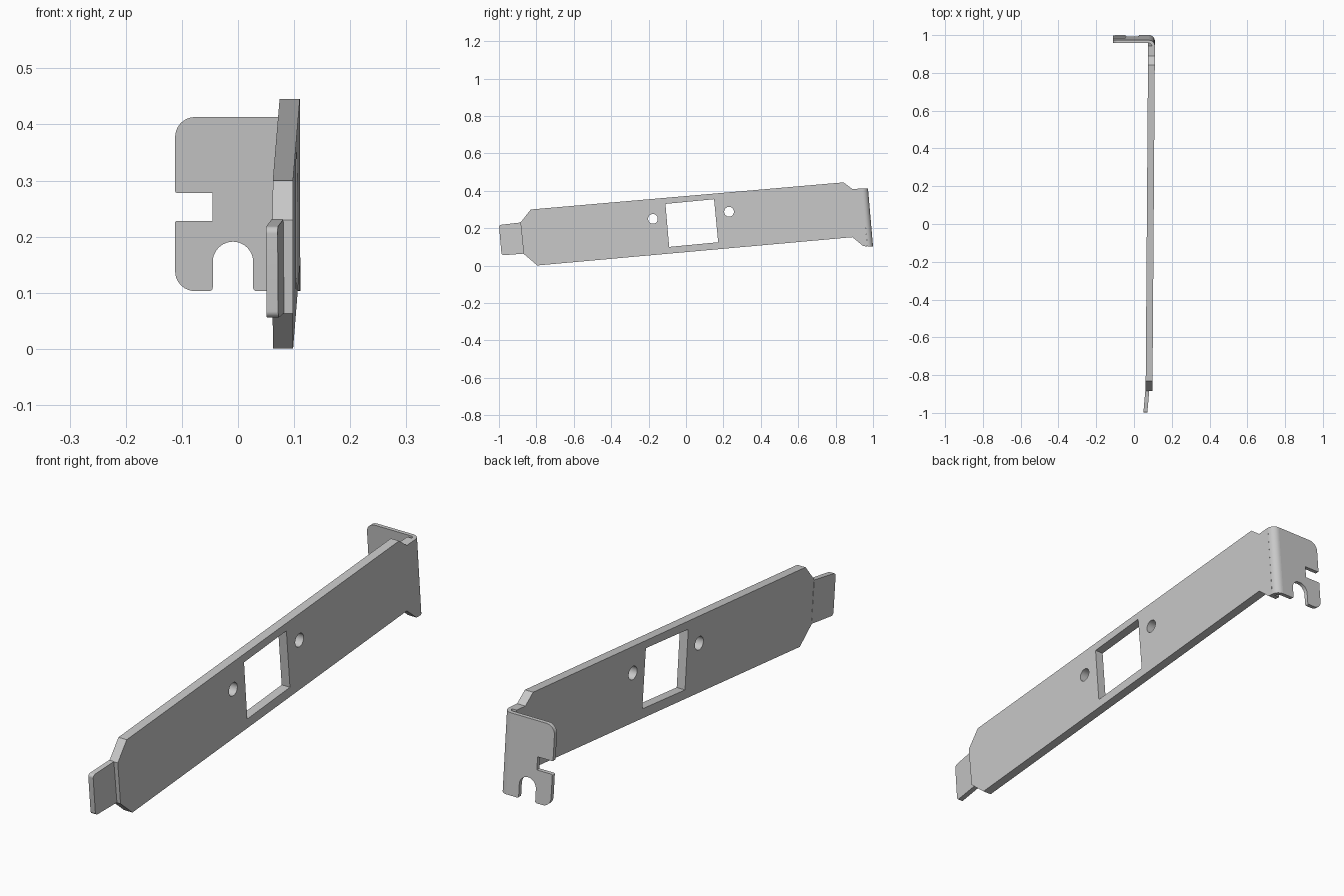
import bpy, bmesh, math
from mathutils import Vector, Matrix

cube = bpy.data.objects.get("Cube")
if cube:
    bpy.data.objects.remove(cube, do_unlink=True)

steel = bpy.data.materials.new("steel_grey")
steel.use_nodes = True
grey = (0.58, 0.58, 0.58, 1)
steel.diffuse_color = grey
steel.node_tree.nodes["Principled BSDF"].inputs["Base Color"].default_value = grey

LEAN = 0.087    # slope of the long plate
SKEW = 0.0072   # slight sideways drift along its length


def rounded(corners, steps=8):
    """Outline from (u, v[, radius]) corners with circular fillets."""
    out = []
    for i, c in enumerate(corners):
        p = Vector(c[:2])
        r = c[2] if len(c) > 2 else 0
        if not r:
            out.append(p)
            continue
        a = (Vector(corners[i - 1][:2]) - p).normalized()
        b = (Vector(corners[(i + 1) % len(corners)][:2]) - p).normalized()
        half = a.angle(b) / 2
        mid = p + (a + b).normalized() * (r / math.sin(half))
        t = r / math.tan(half)
        s, e = p + a * t - mid, p + b * t - mid
        out += [mid + s.lerp(e, k / steps).normalized() * r
                for k in range(steps + 1)]
    return out


def circle(u, v, r, n=32):
    return [Vector((u + r * math.cos(k * math.tau / n),
                    v + r * math.sin(k * math.tau / n))) for k in range(n)]


def sheet(name, loops, thickness, frame):
    """Flat sheet cut from outlines; inner loops become holes."""
    curve = bpy.data.curves.new(name, "CURVE")
    curve.dimensions = "2D"
    curve.fill_mode = "BOTH"
    curve.extrude = thickness / 2
    for loop in loops:
        spline = curve.splines.new("POLY")
        spline.points.add(len(loop) - 1)
        for point, p in zip(spline.points, loop):
            point.co = (p.x, p.y, 0, 1)
        spline.use_cyclic_u = True
    temp = bpy.data.objects.new(name + "_outline", curve)
    bpy.context.collection.objects.link(temp)
    deps = bpy.context.evaluated_depsgraph_get()
    mesh = bpy.data.meshes.new_from_object(temp.evaluated_get(deps))
    bpy.data.objects.remove(temp, do_unlink=True)
    bm = bmesh.new()
    bm.from_mesh(mesh)
    bmesh.ops.remove_doubles(bm, verts=bm.verts, dist=0.00005)
    bm.transform(frame)
    bmesh.ops.recalc_face_normals(bm, faces=bm.faces)
    bm.to_mesh(mesh)
    bm.free()
    mesh.name = name
    mesh.materials.clear()
    mesh.materials.append(steel)
    obj = bpy.data.objects.new(name, mesh)
    bpy.context.collection.objects.link(obj)
    bpy.context.view_layer.objects.active = obj
    bpy.ops.object.select_all(action="DESELECT")
    obj.select_set(True)
    bpy.ops.object.shade_smooth_by_angle(angle=math.radians(30))
    return obj


def side_frame(x, slope):
    """Outline in y and z, thickness along x."""
    return Matrix(((slope, 0, 1, x), (1, 0, 0, 0), (0, 1, 0, 0), (0, 0, 0, 1)))


# Long plate with chamfered ends, a square window and two screw holes
outline = rounded([(-0.885, 0.23), (-0.83, 0.3), (0.842, 0.445), (0.89, 0.409),
                   (0.943, 0.413), (0.969, 0.103), (0.948, 0.104),
                   (0.89, 0.152), (-0.795, 0.001), (-0.868, 0.063)])
window = rounded([(-0.11, 0.33), (0.15, 0.355), (0.172, 0.125), (-0.09, 0.1)])
sheet("long_plate",
      [outline, window, circle(-0.177, 0.25, 0.026), circle(0.23, 0.288, 0.026)],
      0.036, side_frame(0.086, SKEW))

# Thin end tab, bent slightly inward
tab = rounded([(-1, 0.217, 0.012), (-0.986, 0.055, 0.012),
               (-0.866, 0.064), (-0.881, 0.231)])
sheet("end_tab", [tab], 0.021, side_frame(0.071 + 0.088 * 0.875, 0.088))

# Mounting flange with a side slot and an arched notch
BOTTOM, TOP, GAUGE = 0.103, 0.413, 0.016
BACK = 1.0 + LEAN * BOTTOM      # outer face position at zero height
flange = rounded([(-0.112, TOP, 0.035), (0.08, TOP), (0.08, BOTTOM),
                  (0.027, BOTTOM, 0.006), (0.027, 0.191, 0.0359),
                  (-0.045, 0.191, 0.0359), (-0.045, BOTTOM, 0.006),
                  (-0.112, BOTTOM, 0.035), (-0.112, 0.228, 0.003),
                  (-0.045, 0.228), (-0.045, 0.278), (-0.112, 0.278, 0.003)])
sheet("mounting_flange", [flange], GAUGE,
      Matrix(((1, 0, 0, 0), (0, -LEAN, -1, BACK - GAUGE / 2),
              (0, 1, 0, 0), (0, 0, 0, 1))))

# Rounded bend joining flange and plate
R = 0.0305
quarter = [k * math.pi / 20 for k in range(11)]
arc = [Vector((0.08 + r * math.cos(a), BACK - R + r * math.sin(a)))
       for r, order in ((R, quarter), (R - GAUGE, quarter[::-1])) for a in order]
middle = (BOTTOM + TOP) / 2
sheet("corner_bend", [arc], TOP - BOTTOM,
      Matrix(((1, 0, 0, 0), (0, 1, -LEAN, -LEAN * middle),
              (0, 0, 1, middle), (0, 0, 0, 1))))
